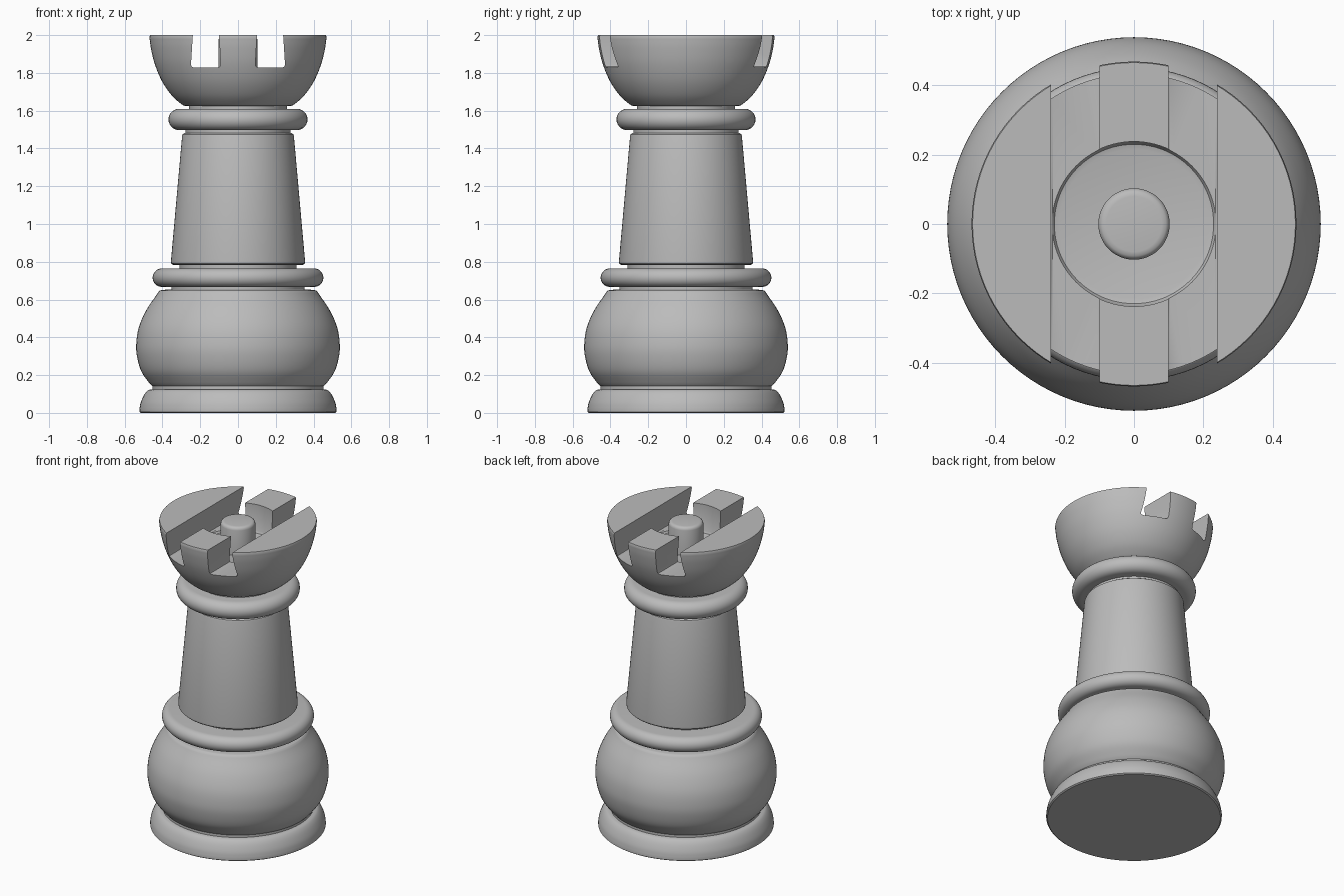
import bpy, bmesh, math
from mathutils import Vector

if "Cube" in bpy.data.objects:
    bpy.data.objects.remove(bpy.data.objects["Cube"])

SEGMENTS = 96

stone = bpy.data.materials.new("light grey")
stone.diffuse_color = (0.5, 0.5, 0.5, 1)
stone.use_nodes = True
stone.node_tree.nodes["Principled BSDF"].inputs["Base Color"].default_value = stone.diffuse_color


def add_object(name, bm):
    bmesh.ops.recalc_face_normals(bm, faces=bm.faces[:])
    mesh = bpy.data.meshes.new(name)
    bm.to_mesh(mesh)
    bm.free()
    mesh.materials.append(stone)
    obj = bpy.data.objects.new(name, mesh)
    bpy.context.collection.objects.link(obj)
    return obj


def activate(obj):
    bpy.ops.object.select_all(action='DESELECT')
    obj.select_set(True)
    bpy.context.view_layer.objects.active = obj


def smooth(obj):
    activate(obj)
    bpy.ops.object.shade_smooth_by_angle(angle=math.radians(35))


def curve(points, steps=5):
    """Smooth curve through profile points."""
    p = [Vector(q) for q in points]
    p = [2 * p[0] - p[1]] + p + [2 * p[-1] - p[-2]]
    out = []
    for a, b, c, d in zip(p, p[1:], p[2:], p[3:]):
        for i in range(steps):
            t = i / steps
            out.append(tuple(0.5 * (2 * b + (c - a) * t + (2 * a - 5 * b + 4 * c - d) * t * t
                                    + (3 * b - a - 3 * c + d) * t ** 3)))
    return out + [tuple(points[-1])]


def lathe(name, profile):
    """Solid of revolution from (radius, height) points, capped at both ends."""
    bm = bmesh.new()
    rings = []
    for r, z in profile:
        rings.append([bm.verts.new((r * math.cos(a), r * math.sin(a), z))
                      for a in (2 * math.pi * i / SEGMENTS for i in range(SEGMENTS))])
    for lo, hi in zip(rings, rings[1:]):
        for i in range(SEGMENTS):
            j = (i + 1) % SEGMENTS
            bm.faces.new((lo[i], lo[j], hi[j], hi[i]))
    bm.faces.new(rings[0][::-1])
    bm.faces.new(rings[-1])
    return add_object(name, bm)


def round_ring(name, radius, z0, z1):
    """Collar with a half-round outer edge."""
    h, mid = (z1 - z0) / 2, (z0 + z1) / 2
    arc = [(radius - h + h * math.cos(a), mid + h * math.sin(a))
           for a in (math.pi * (i / 14 - 0.5) for i in range(15))]
    return lathe(name, arc)


def slot_cutter(side):
    """Long prism, slightly wider at the floor, with rounded floor corners."""
    outline = [(0.103, 2.05), (0.092, 1.845), (0.095, 1.834), (0.104, 1.828),
               (0.236, 1.828), (0.246, 1.834), (0.249, 1.845), (0.236, 2.05)]
    bm = bmesh.new()
    ends = [[bm.verts.new((side * x, y, z)) for x, z in outline] for y in (-0.7, 0.7)]
    for i in range(len(outline)):
        j = (i + 1) % len(outline)
        bm.faces.new((ends[0][i], ends[0][j], ends[1][j], ends[1][i]))
    bm.faces.new(ends[0])
    bm.faces.new(ends[1])
    return add_object("slot_cutter", bm)


# Foot and body
smooth(lathe("foot", [(0.514, 0), (0.522, 0.006)] + curve(
    [(0.522, 0.02), (0.515, 0.055), (0.497, 0.095), (0.478, 0.118), (0.46, 0.125)], 4)))
smooth(lathe("foot_groove", [(0.452, 0.12), (0.452, 0.145)]))
smooth(lathe("bulb", [(0.44, 0.138)] + curve(
    [(0.455, 0.142), (0.475, 0.165), (0.512, 0.22), (0.533, 0.29), (0.539, 0.36),
     (0.526, 0.45), (0.488, 0.54), (0.435, 0.62), (0.42, 0.642), (0.405, 0.65), (0.35, 0.654)])))

# Lower collar, shaft and upper collar
smooth(lathe("lower_neck", [(0.352, 0.645), (0.352, 0.675)]))
smooth(round_ring("lower_collar", 0.452, 0.667, 0.765))
smooth(lathe("shaft_groove", [(0.31, 0.755), (0.31, 0.80)]))
smooth(lathe("shaft", [(0.33, 0.782), (0.347, 0.785), (0.354, 0.792), (0.355, 0.805),
                       (0.296, 1.465), (0.293, 1.475), (0.283, 1.482), (0.27, 1.484)]))
smooth(lathe("upper_neck", [(0.278, 1.475), (0.278, 1.50)]))
smooth(round_ring("upper_collar", 0.368, 1.497, 1.61))
smooth(lathe("head_groove", [(0.26, 1.60), (0.26, 1.64)]))

# Crown: bowl with two through slots and a round well
crown = lathe("crown", [(0.25, 1.623)] + curve(
    [(0.28, 1.625), (0.3, 1.635), (0.352, 1.682), (0.402, 1.755), (0.44, 1.845),
     (0.461, 1.93), (0.469, 1.99)]) + [(0.466, 2.0)])
well = lathe("well_cutter", [(0.215, 1.812), (0.23, 1.816), (0.238, 1.83), (0.238, 2.05)])
for cutter in (well, slot_cutter(-1), slot_cutter(1)):
    cutter.hide_render = True
    activate(crown)
    mod = crown.modifiers.new("cut", 'BOOLEAN')
    mod.operation, mod.solver, mod.object = 'DIFFERENCE', 'EXACT', cutter
    bpy.ops.object.modifier_apply(modifier=mod.name)
    bpy.data.objects.remove(cutter)
smooth(crown)

# Central peg standing in the well
smooth(lathe("centre_peg", [(0.103, 1.80), (0.103, 1.975), (0.1, 1.986), (0.092, 1.993), (0.08, 1.995)]))
